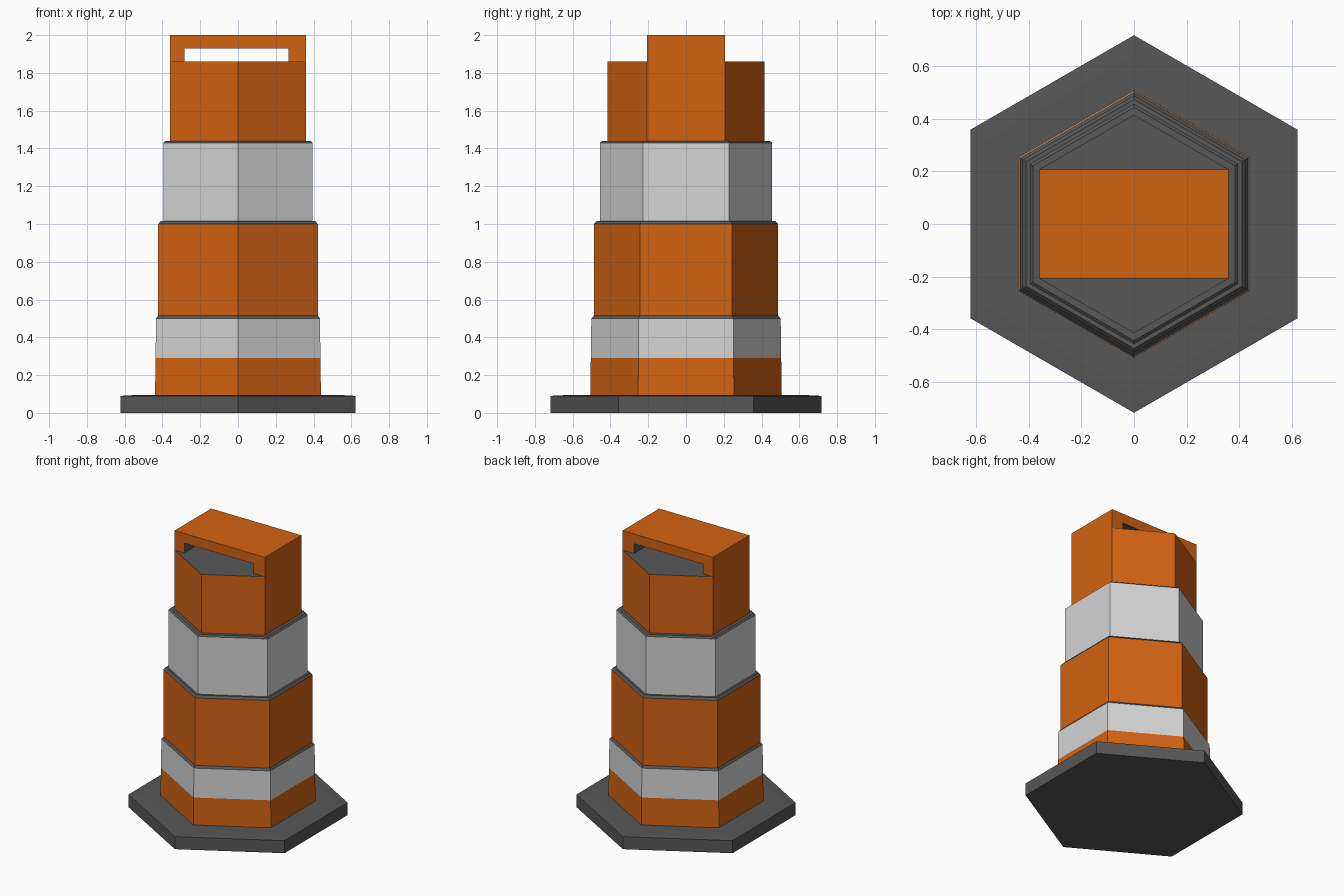
import bpy, bmesh, math

if "Cube" in bpy.data.objects:
    bpy.data.objects.remove(bpy.data.objects["Cube"])


def material(name, rgb):
    m = bpy.data.materials.new(name)
    m.diffuse_color = (*rgb, 1)
    m.use_nodes = True
    m.node_tree.nodes["Principled BSDF"].inputs["Base Color"].default_value = m.diffuse_color
    return m


MATS = [material("orange", (0.65, 0.125, 0.006)),
        material("light_grey", (0.66, 0.66, 0.66)),
        material("dark_grey", (0.095, 0.095, 0.095))]
ORANGE, LIGHT, DARK = 0, 1, 2


def finish(bm, name):
    bmesh.ops.recalc_face_normals(bm, faces=bm.faces)
    me = bpy.data.meshes.new(name)
    bm.to_mesh(me)
    bm.free()
    for m in MATS:
        me.materials.append(m)
    ob = bpy.data.objects.new(name, me)
    bpy.context.collection.objects.link(ob)


def hex_tower(name, profile):
    """Six-sided lathe; each entry is (radius, z, colour of the band above)."""
    bm = bmesh.new()
    rings = []
    for r, z, _ in profile:
        rings.append([bm.verts.new((r * math.sin(i * math.pi / 3),
                                    r * math.cos(i * math.pi / 3), z)) for i in range(6)])
    for k in range(len(rings) - 1):
        a, b = rings[k], rings[k + 1]
        for i in range(6):
            j = (i + 1) % 6
            bm.faces.new((a[i], a[j], b[j], b[i])).material_index = profile[k][2]
    for ring in (rings[0], rings[-1]):
        bm.faces.new(ring).material_index = DARK
    finish(bm, name)


# rubber base plate
hex_tower("base_plate", [(0.717, 0, DARK), (0.717, 0.09, DARK), (0.64, 0.094, DARK)])

# stepped striped body with dark ledges
hex_tower("barrel_body", [
    (0.507, 0.092, ORANGE), (0.504, 0.29, LIGHT),
    (0.501, 0.50, DARK), (0.488, 0.515, ORANGE),
    (0.488, 1.00, DARK), (0.473, 1.015, DARK), (0.456, 1.015, LIGHT),
    (0.456, 1.43, DARK), (0.443, 1.44, DARK), (0.415, 1.44, ORANGE),
    (0.415, 1.86, DARK)])

# carry handle: inverted U extruded front to back
hw, hd, inl, inr, z0, z1, z2 = 0.3594, 0.2075, -0.282, 0.268, 1.86, 1.93, 2.0
outline = [(-hw, z0), (-hw, z2), (hw, z2), (hw, z0), (inr, z0), (inr, z1), (inl, z1), (inl, z0)]
bm = bmesh.new()
front = [bm.verts.new((x, -hd, z)) for x, z in outline]
back = [bm.verts.new((x, hd, z)) for x, z in outline]
bm.faces.new(front)
bm.faces.new(back)
for i in range(8):
    j = (i + 1) % 8
    if i in (3, 7):      # leg feet rest on the cap
        continue
    f = bm.faces.new((front[i], front[j], back[j], back[i]))
    f.material_index = DARK if i >= 4 else ORANGE   # slot lining is dark
finish(bm, "carry_handle")
